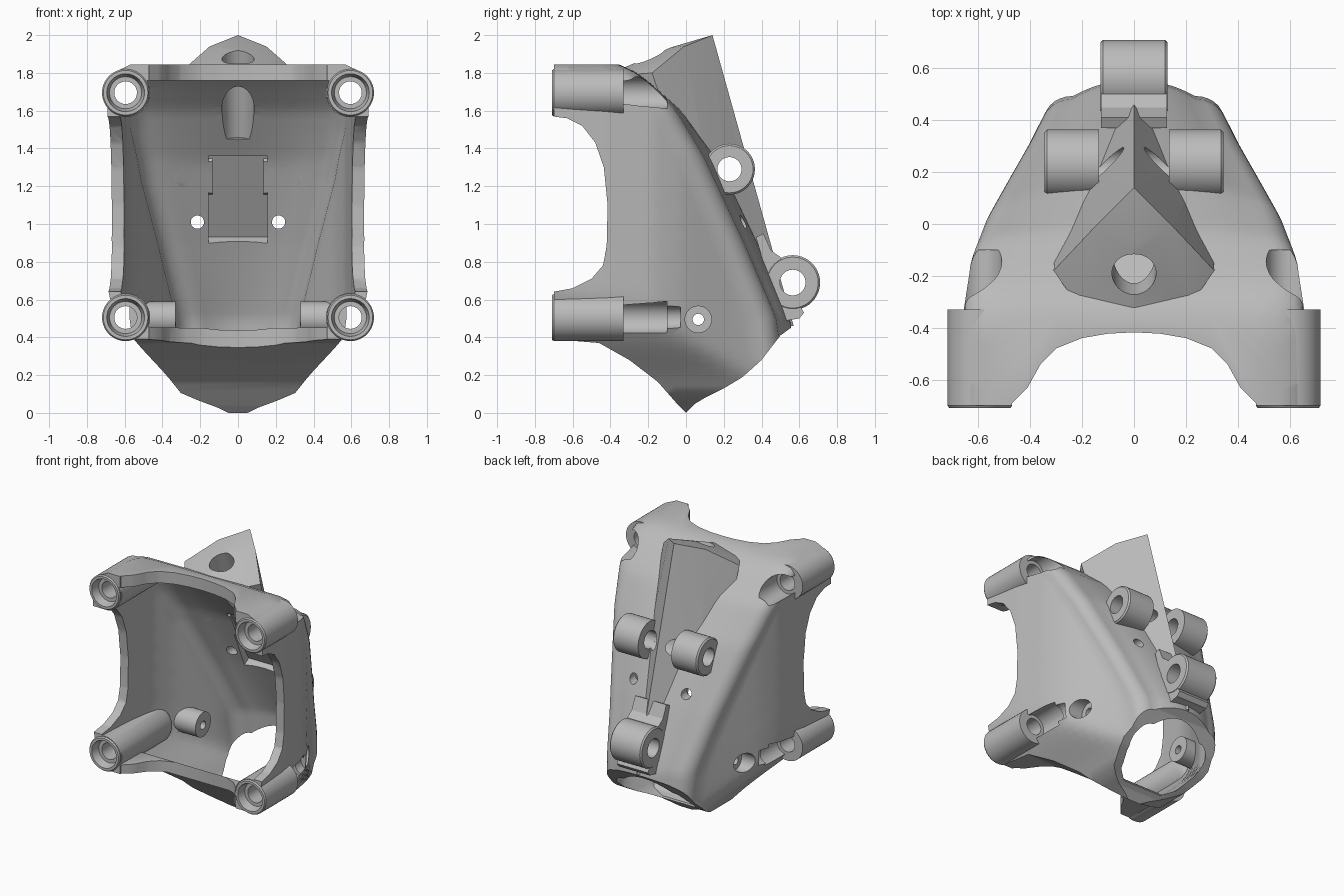
import bpy, bmesh, math
from mathutils import Vector

cube = bpy.data.objects.get("Cube")
if cube:
    bpy.data.objects.remove(cube, do_unlink=True)

grey = bpy.data.materials.new("cast_grey")
grey.use_nodes = True
grey.diffuse_color = (0.5, 0.5, 0.5, 1)
grey.node_tree.nodes["Principled BSDF"].inputs["Base Color"].default_value = (0.5, 0.5, 0.5, 1)
tools = set()


def finish(bm, name):
    bmesh.ops.recalc_face_normals(bm, faces=bm.faces)
    bmesh.ops.triangulate(bm, faces=bm.faces)
    mesh = bpy.data.meshes.new(name)
    bm.to_mesh(mesh)
    bm.free()
    mesh.materials.append(grey)
    ob = bpy.data.objects.new(name, mesh)
    bpy.context.collection.objects.link(ob)
    return ob


def skin(bm, rings, hollow=False):
    """Bridge rings; a hollow skin joins the last ring to the first instead of capping."""
    n = len(rings[0])
    for low, high in zip(rings, rings[1:] + rings[:1] if hollow else rings[1:]):
        for i in range(n):
            j = (i + 1) % n
            bm.faces.new((low[i], low[j], high[j], high[i]))
    if not hollow:
        bm.faces.new(rings[0])
        bm.faces.new(rings[-1])


def lathe(bm, origin, axis, profile, hollow=False):
    """Turn (distance, radius) steps around an axis."""
    turn = Vector(axis).to_track_quat('Z', 'Y')
    rings = []
    for t, r in profile:
        angles = [math.tau * i / 40 for i in range(40)]
        rings.append([bm.verts.new(Vector(origin) + turn @ Vector((r * math.cos(a), r * math.sin(a), t)))
                      for a in angles])
    skin(bm, rings, hollow)


def prism(bm, axis, outline, lo, hi):
    """Extrude an outline along x (outline is y, z) or z (outline is x, y)."""
    place = (lambda p, h: (h, *p)) if axis == 'x' else (lambda p, h: (*p, h))
    skin(bm, [[bm.verts.new(place(p, h)) for p in outline] for h in (lo, hi)])


def prism_object(name, *shape):
    bm = bmesh.new()
    prism(bm, *shape)
    return finish(bm, name)


def combine(ob, tool, op):
    """Apply a boolean, trying the second solver if the first changes nothing."""
    for solver in ('MANIFOLD', 'EXACT'):
        mod = ob.modifiers.new(op, 'BOOLEAN')
        mod.operation, mod.solver, mod.object = op, solver, tool
        mod.use_self = mod.use_hole_tolerant = True
        bpy.context.view_layer.update()
        result = bpy.data.meshes.new_from_object(ob.evaluated_get(bpy.context.evaluated_depsgraph_get()))
        ob.modifiers.clear()
        if len(result.vertices) not in (0, len(ob.data.vertices)):
            ob.data = result
            break
    tools.add(tool)


def along(table, u):
    if u <= table[0][0]:
        return table[0][1]
    for (a, p), (b, q) in zip(table, table[1:]):
        if u <= b:
            return p + (q - p) * (u - a) / (b - a)
    return table[-1][1]


def soft_min(a, b):
    return (a + b - math.sqrt((a - b) ** 2 + .0015)) / 2


# Half width by depth, half width limit by height, back wall and its crown by height
WIDTH = [(-.72, .70), (-.42, .675), (-.17, .635), (-.03, .58), (.12, .495), (.26, .415), (.4, .345), (.49, .305), (.6, .25)]
LIMIT = [(0, .03), (.05, .17), (.1, .3), (.2, .38), (.36, .53), (.5, .64), (.65, .72), (1.7, .75), (1.8, .67), (1.845, .57)]
BACK = [(0, .55), (.5, .48), (.62, .43), (.9, .31), (1.35, .1), (1.6, -.05), (1.75, -.2), (1.81, -.28), (1.845, -.36)]
CROWN = [(1.3, .07), (1.8, .005)]


def shell(name, inset, z0, z1):
    bm = bmesh.new()
    rings = []
    for k in range(49):
        z = z0 + (z1 - z0) * k / 48
        back = along(BACK, z) - inset
        front = -.8 - inset * 2
        half = [(0, front)]
        for i in range(19):
            y = front + (back - .12 - front) * i / 18
            x = max(soft_min(along(WIDTH, y), along(LIMIT, z)) - inset, .01)
            half.append((x, y))
        r = min(.12, x / 2)
        for i in range(1, 8):
            a = math.pi / 2 * i / 7
            half.append((x - r + r * math.cos(a), back - .12 + .12 * math.sin(a)))
        for i in range(1, 7):
            u = 1 - i / 6
            half.append(((x - r) * u, back + along(CROWN, z) * (1 - u * u)))
        ring = half + [(-px, py) for px, py in half[-2:0:-1]]
        rings.append([bm.verts.new((px, py, z)) for px, py in ring])
    skin(bm, rings)
    return finish(bm, name)


CORNERS = [(sx * .595, z) for sx in (-1, 1) for z in (.505, 1.695)]

# Outer housing with sloping floor and rear-bottom rim
housing = shell("housing", 0, -.01, 1.845)
side = [(-.7, .39), (-.46, .37), (-.3, .28), (-.15, .165), (-.04, .04), (0, 0), (.05, .05), (.1, .08), (.2, .13),
        (.3, .19), (.4, .28), (.5, .41), (.65, .52), (.65, 1.95), (-.7, 1.95)]
combine(housing, prism_object("side_limit", 'x', side, -1, 1), 'INTERSECT')

# Arched front edges between the corner bosses
arch = [(-.95, .64), (-.71, .64), (-.6, .66), (-.5, .71), (-.44, .78), (-.42, .88), (-.415, 1.1), (-.435, 1.3),
        (-.48, 1.43), (-.55, 1.52), (-.63, 1.56), (-.71, 1.57), (-.95, 1.57)]
combine(housing, prism_object("side_arch", 'x', arch, -1, 1), 'DIFFERENCE')
half = [(.47, -.95), (.47, -.69), (.41, -.63), (.36, -.54), (.3, -.48), (.2, -.44), (.1, -.423)]
bow = half + [(0, -.418)] + [(-x, y) for x, y in reversed(half)]
combine(housing, prism_object("top_arch", 'z', bow, -.5, 2.5), 'DIFFERENCE')

# Central spine with a peaked roof
bm = bmesh.new()
points = [(0, .14, 2), (0, -.08, 1.935), (0, -.37, 1.81), (0, .57, .46), (0, .15, .46)]
for s in (-1, 1):
    points += [(s * .15, -.01, 1.94), (s * .31, -.18, 1.8), (s * .22, -.31, 1.79), (s * .28, .28, .46), (s * .2, -.25, 1.6)]
made = bmesh.ops.convex_hull(bm, input=[bm.verts.new(p) for p in points])
inside = {g for g in made["geom_interior"] + made["geom_unused"] if isinstance(g, bmesh.types.BMVert)}
bmesh.ops.delete(bm, geom=list(inside), context='VERTS')
spine = finish(bm, "spine")

# Rear lugs
bm = bmesh.new()
for s in (-1, 1):
    tube = [(.135, .135), (.335, .135), (.345, .125), (.345, .064), (.135, .064)]
    lathe(bm, (0, .23, 1.29), (s, 0, 0), tube, True)
upper_lugs = finish(bm, "upper_lugs")
bm = bmesh.new()
lathe(bm, (0, .565, .69), (1, 0, 0), [(-.13, .068), (-.13, .135), (-.12, .145), (.12, .145), (.13, .135), (.13, .068)], True)
lower_lug = finish(bm, "lower_lug")
neck = [(.37, .93), (.41, .95), (.45, .86), (.5, .825), (.52, .78), (.47, .72), (.46, .66), (.5, .6), (.56, .57),
        (.6, .575), (.625, .53), (.6, .5), (.54, .49), (.505, .475)]
lower_neck = prism_object("lower_lug_neck", 'x', neck, -.127, .127)

# Corner bosses with counterbored screw holes
bm = bmesh.new()
for x, z in CORNERS:
    boss = [(-.71, .1), (-.71, .118), (-.7, .125), (-.33, .125), (-.33, .06), (-.65, .06), (-.65, .085)]
    lathe(bm, (x, 0, z), (0, 1, 0), boss, True)
corner_bosses = finish(bm, "corner_bosses")

# Hollow interior, leaving material around the screw pockets
cavity = shell("cavity", .065, .07, 1.76)
room = [(-1.2, .46), (-.44, .45), (-.28, .355), (-.13, .24), (.04, .1), (.2, -.2), (1, -.2), (1, 2), (-1.2, 2)]
combine(cavity, prism_object("room", 'x', room, -1, 1), 'INTERSECT')
bm = bmesh.new()
for x, z in CORNERS:
    lathe(bm, (x, 0, z), (0, 1, 0), [(-1.3, .13), (-.12, .13), (-.08, .115), (-.055, .08)])
for s in (-1, 1):
    lathe(bm, (0, .065, .5), (s, 0, 0), [(.33, .09), (.9, .09)])
combine(cavity, finish(bm, "pocket_walls"), 'DIFFERENCE')

# Cutters for every hole, pocket, slot and the spine recess
bm = bmesh.new()
for x, z in CORNERS:
    lathe(bm, (x, 0, z), (0, 1, 0), [(-.9, .11), (-.35, .11), (-.35, .085), (-.1, .085), (-.1, .06), (-.03, .06)])
for s in (-1, 1):
    lathe(bm, (0, .065, .495), (s, 0, 0), [(.1, .03), (.45, .03), (.45, .07), (.9, .07)])
    lathe(bm, (s * .215, 0, 1.01), (0, 1, 0), [(0, .035), (.7, .035)])
lathe(bm, (0, .23, 1.29), (1, 0, 0), [(-.9, .065), (.9, .065)])
lathe(bm, (0, -.2, 1.9), (0, .336, -.94), [(-.2, .085), (.5, .085)])
recess = [(-.1, .84), (.24, .86), (.345, .93), (.1, 1.36), (-.1, 1.36)]
prism(bm, 'x', recess, -.155, .155)
drills = finish(bm, "drills")

for part in (housing, spine, upper_lugs):
    combine(part, cavity, 'DIFFERENCE')
for part in (housing, spine):
    combine(part, drills, 'DIFFERENCE')
for tool in tools:
    bpy.data.objects.remove(tool, do_unlink=True)

for part in (housing, spine, upper_lugs, lower_lug, lower_neck, corner_bosses):
    bpy.ops.object.select_all(action='DESELECT')
    bpy.context.view_layer.objects.active = part
    part.select_set(True)
    bpy.ops.object.shade_smooth_by_angle(angle=math.radians(30))
